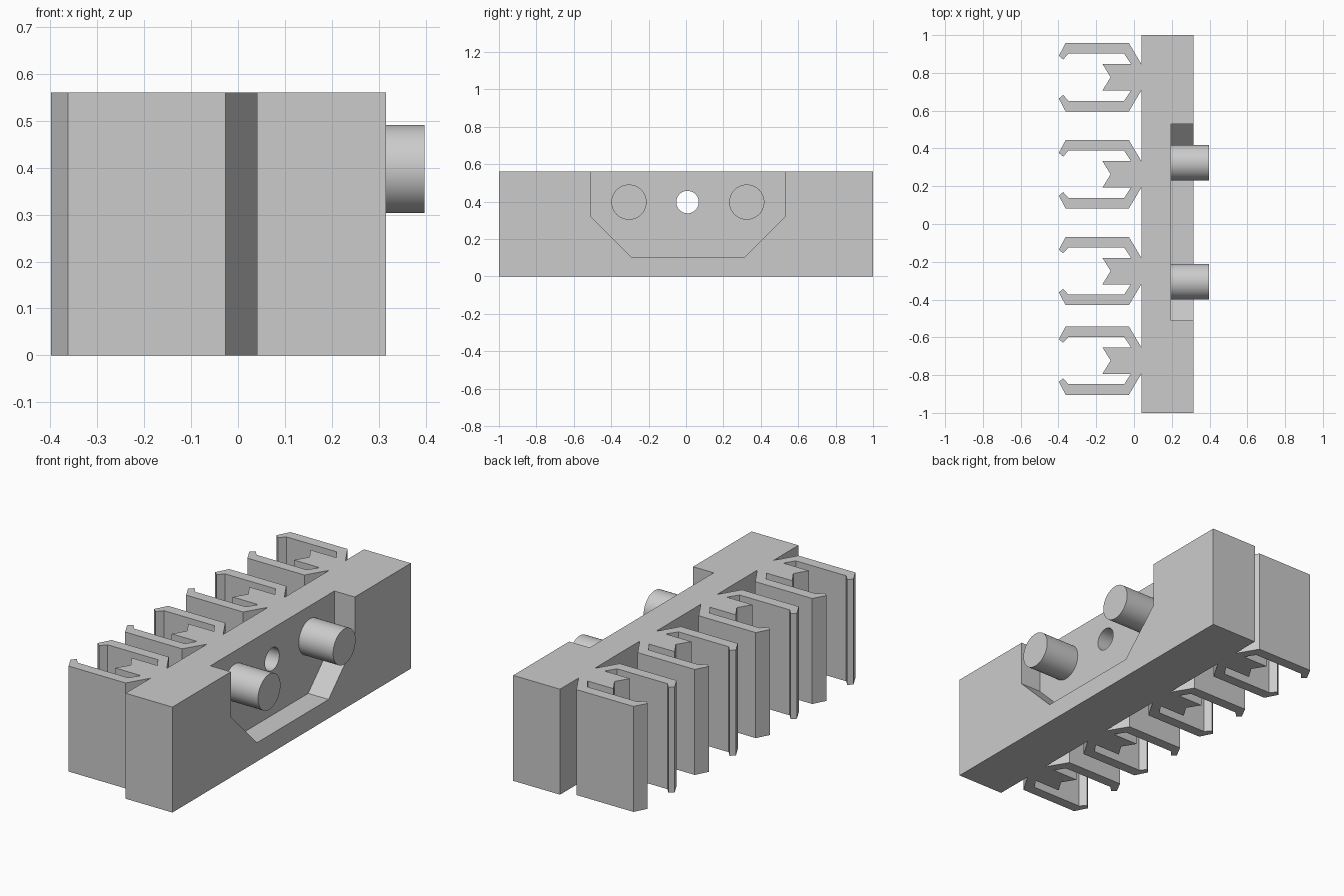
import bpy
import bmesh
from math import radians
from mathutils import Matrix, Vector

cube = bpy.data.objects.get("Cube")
if cube:
    bpy.data.objects.remove(cube, do_unlink=True)

grey = bpy.data.materials.new("light grey")
grey.use_nodes = True
COLOUR = (0.6, 0.6, 0.6, 1)
grey.diffuse_color = COLOUR
grey.node_tree.nodes["Principled BSDF"].inputs["Base Color"].default_value = COLOUR

HEIGHT = 0.56
BACK, FRONT, FLOOR = 0.04, 0.315, 0.195   # x of the body's faces and recess floor
AXIS_Z = 0.397                            # height of pegs and hole


def prism(name, outline, offset):
    """Extrude a closed 3D outline along an offset."""
    bm = bmesh.new()
    face = bm.faces.new([bm.verts.new(p) for p in outline])
    moved = bmesh.ops.extrude_face_region(bm, geom=[face])["geom"]
    verts = [v for v in moved if isinstance(v, bmesh.types.BMVert)]
    bmesh.ops.translate(bm, verts=verts, vec=Vector(offset))
    return finish(name, bm)


def rod(name, x0, x1, y, radius):
    """Round rod lying along x."""
    bm = bmesh.new()
    place = Matrix.Translation(((x0 + x1) / 2, y, AXIS_Z)) @ Matrix.Rotation(radians(90), 4, "Y")
    bmesh.ops.create_cone(bm, cap_ends=True, segments=64, radius1=radius,
                          radius2=radius, depth=x1 - x0, matrix=place)
    return finish(name, bm)


def finish(name, bm):
    bmesh.ops.recalc_face_normals(bm, faces=bm.faces)
    mesh = bpy.data.meshes.new(name)
    bm.to_mesh(mesh)
    bm.free()
    mesh.materials.append(grey)
    obj = bpy.data.objects.new(name, mesh)
    bpy.context.collection.objects.link(obj)
    return obj


def activate(obj):
    bpy.ops.object.select_all(action="DESELECT")
    obj.select_set(True)
    bpy.context.view_layer.objects.active = obj


def cut(obj, cutter):
    mod = obj.modifiers.new("cut", "BOOLEAN")
    mod.operation = "DIFFERENCE"
    mod.solver = "EXACT"
    mod.object = cutter
    activate(obj)
    bpy.ops.object.modifier_apply(modifier=mod.name)
    bpy.data.objects.remove(cutter, do_unlink=True)


# Body block with a chamfered recess and a through hole
body = prism("body", [(BACK, -1, 0), (FRONT, -1, 0), (FRONT, 1, 0), (BACK, 1, 0)],
             (0, 0, HEIGHT))
recess = [(-0.51, 0.7), (-0.51, 0.32), (-0.29, 0.1), (0.31, 0.1), (0.53, 0.32), (0.53, 0.7)]
cut(body, prism("recess_cutter", [(FLOOR, y, z) for y, z in recess], (0.3, 0, 0)))
cut(body, rod("hole_cutter", -0.1, 0.5, 0.008, 0.06))

# Pegs standing in the recess
pegs = [rod("peg_front", FLOOR, 0.397, -0.305, 0.094),
        rod("peg_back", FLOOR, 0.397, 0.325, 0.094)]

# Clips: half outline mirrored about the clip's own centre line
half = [(BACK, 0.068), (-0.027, 0.181), (-0.362, 0.181), (-0.398, 0.113), (-0.375, 0.094),
        (-0.347, 0.125), (-0.052, 0.125), (-0.016, 0.07), (-0.167, 0.07)]
outline = half + [(-0.124, 0)] + [(x, -y) for x, y in reversed(half)]
for i, centre in enumerate((0.777, 0.263, -0.249, -0.723)):
    prism(f"clip_{i + 1}", [(x, centre + y, 0) for x, y in outline], (0, 0, HEIGHT))

# Smooth round walls, sharp edges kept
for obj in pegs + [body]:
    activate(obj)
    bpy.ops.object.shade_smooth_by_angle(angle=radians(30))
